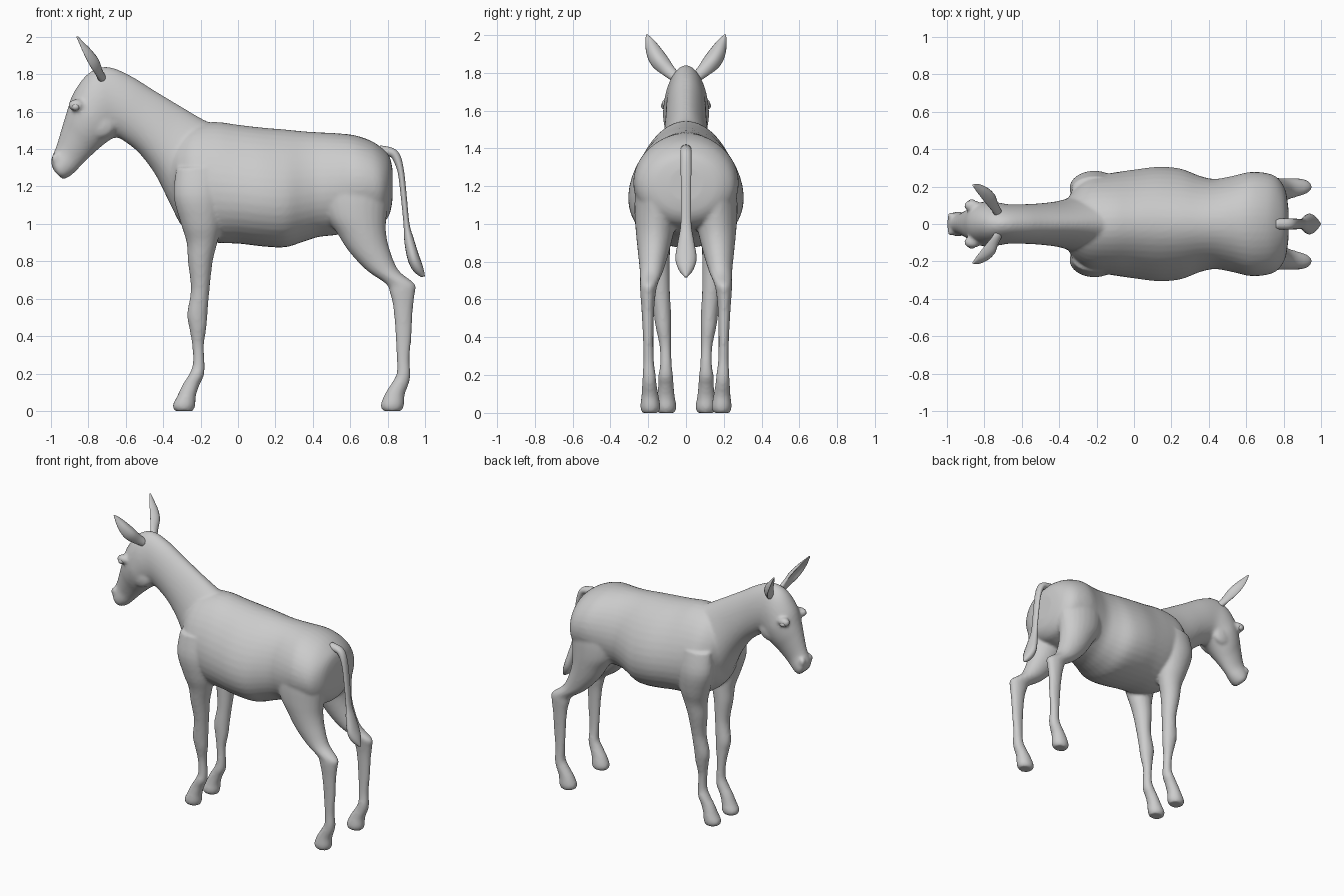
import bpy, bmesh, math
from mathutils import Vector, Matrix


def catmull(rows, steps):
    """Smoothly interpolate rows of section numbers."""
    out = []
    for i in range(len(rows) - 1):
        p0, p1 = rows[max(i - 1, 0)], rows[i]
        p2, p3 = rows[i + 1], rows[min(i + 2, len(rows) - 1)]
        for s in range(steps):
            t = s / steps
            out.append([0.5 * (2 * b + (c - a) * t + (2 * a - 5 * b + 4 * c - d) * t * t
                        + (3 * b - a - 3 * c + d) * t ** 3) for a, b, c, d in zip(p0, p1, p2, p3)])
    return out + [list(rows[-1])]


def skin(bm, rings):
    """Bridge point rings into a closed tube."""
    vs = [[bm.verts.new(p) for p in r] for r in rings]
    n = len(vs[0])
    faces = [bm.faces.new((a[j], a[(j + 1) % n], b[(j + 1) % n], b[j]))
             for a, b in zip(vs, vs[1:]) for j in range(n)]
    faces += [bm.faces.new(vs[0]), bm.faces.new(vs[-1])]
    bmesh.ops.recalc_face_normals(bm, faces=faces)


def loft(bm, rows, side=1, n=24, steps=4):
    """Each row: upper x,z, lower x,z, centre y, half width, low-heaviness."""
    rings = []
    for ax, az, bx, bz, y, w, k in catmull(rows, steps):
        ring = []
        for j in range(n):
            a = 2 * math.pi * j / n
            t = (1 - math.cos(a)) / 2
            ring.append((ax + (bx - ax) * t, side * (y + w * math.sin(a) * (1 - k * math.cos(a))),
                         az + (bz - az) * t))
        rings.append(ring)
    skin(bm, rings)


def ball(bm, c, r):
    bmesh.ops.create_uvsphere(bm, u_segments=16, v_segments=10, radius=1,
                              matrix=Matrix.Translation(c) @ Matrix.Diagonal((*r, 1)))


def finish(name, bm):
    me = bpy.data.meshes.new(name)
    bm.to_mesh(me)
    bm.free()
    me.polygons.foreach_set("use_smooth", [True] * len(me.polygons))
    ob = bpy.data.objects.new(name, me)
    bpy.context.collection.objects.link(ob)
    return ob


def leg_rows(rows):
    """Horizontal sections: z, x min, x max, y min, y max."""
    return [(x0, z, x1, z, (y0 + y1) / 2, (y1 - y0) / 2, 0) for z, x0, x1, y0, y1 in rows]


# Torso sections: x, top, bottom, half width, low-heaviness
torso = [(-.36, 1.42, 1.12, .12, 0), (-.32, 1.48, 1.02, .19, .05), (-.24, 1.53, .94, .25, .1),
         (-.12, 1.545, .90, .27, .15), (0, 1.53, .895, .285, .2), (.13, 1.515, .88, .30, .2),
         (.25, 1.505, .875, .29, .2), (.35, 1.495, .905, .255, .15), (.43, 1.49, .93, .24, .1),
         (.52, 1.485, .94, .255, .05), (.62, 1.475, .96, .278, 0), (.71, 1.445, .98, .272, 0),
         (.77, 1.405, 1.0, .245, 0), (.81, 1.36, 1.05, .18, 0), (.825, 1.30, 1.12, .09, 0)]
# Neck and head sections
neck_head = [(-.05, 1.50, -.31, 1.0, 0, .20, .2), (-.17, 1.55, -.37, 1.12, 0, .16, .2),
             (-.30, 1.625, -.44, 1.26, 0, .125, .2), (-.45, 1.715, -.53, 1.38, 0, .11, .15),
             (-.58, 1.795, -.62, 1.45, 0, .105, .1), (-.70, 1.84, -.645, 1.46, 0, .105, .1),
             (-.80, 1.805, -.66, 1.46, 0, .115, 0), (-.88, 1.70, -.69, 1.445, 0, .122, 0),
             (-.915, 1.60, -.735, 1.41, 0, .108, 0), (-.94, 1.52, -.785, 1.365, 0, .083, 0),
             (-.97, 1.42, -.84, 1.31, 0, .062, 0), (-.99, 1.37, -.88, 1.27, 0, .065, 0),
             (-1.0, 1.33, -.915, 1.245, 0, .064, 0), (-.985, 1.285, -.94, 1.24, 0, .045, 0)]
front_leg = [(1.30, -.33, -.08, .12, .255), (1.15, -.345, -.08, .10, .285), (1.0, -.305, -.09, .09, .265),
             (.90, -.275, -.11, .085, .235), (.80, -.268, -.135, .085, .215), (.65, -.252, -.152, .085, .185),
             (.52, -.272, -.163, .078, .17), (.45, -.262, -.168, .078, .16), (.35, -.245, -.182, .078, .14),
             (.25, -.242, -.178, .075, .138), (.19, -.265, -.182, .067, .148), (.14, -.297, -.205, .065, .148),
             (.08, -.325, -.225, .058, .155), (.03, -.35, -.228, .05, .16), (0, -.34, -.24, .06, .15)]
hind_leg = [(1.30, .52, .80, .04, .24), (1.18, .45, .81, .03, .268), (1.05, .465, .795, .045, .272),
            (.95, .53, .792, .065, .265), (.85, .595, .815, .09, .255), (.75, .69, .86, .12, .245),
            (.68, .79, .945, .15, .243), (.63, .812, .946, .16, .242), (.55, .83, .936, .168, .236),
            (.40, .842, .928, .172, .228), (.28, .848, .918, .17, .226), (.20, .848, .922, .16, .23),
            (.15, .822, .915, .155, .232), (.09, .785, .892, .145, .236), (.03, .762, .888, .135, .242),
            (0, .775, .875, .145, .232)]

# Body: all masses fused into one smooth skin
bm = bmesh.new()
loft(bm, [(x, t, x, b, 0, w, k) for x, t, b, w, k in torso], n=40)
loft(bm, neck_head, n=32)
for s in (1, -1):
    loft(bm, leg_rows(front_leg), s)
    loft(bm, leg_rows(hind_leg), s)
    ball(bm, (-.865, s * .098, 1.635), (.045, .032, .032))   # brow
    ball(bm, (-.975, s * .042, 1.35), (.022, .022, .03))     # nostril
    ball(bm, (-.74, s * .075, 1.53), (.085, .038, .075))     # cheek
body = finish("body", bm)
mod = body.modifiers.new("fuse", "REMESH")
mod.mode, mod.voxel_size, mod.use_smooth_shade = "VOXEL", .011, True
mod = body.modifiers.new("soften", "SMOOTH")
mod.factor, mod.iterations = .5, 5

# Tail with tuft
bm = bmesh.new()
loft(bm, [(.76, 1.42, .76, 1.36, 0, .03, 0), (.83, 1.405, .81, 1.36, 0, .03, 0),
          (.868, 1.365, .832, 1.335, 0, .029, 0), (.888, 1.28, .855, 1.27, 0, .028, 0),
          (.902, 1.15, .87, 1.15, 0, .027, 0), (.917, 1.0, .885, 1.0, 0, .028, 0),
          (.94, .92, .89, .90, 0, .042, 0), (.965, .84, .91, .80, 0, .056, 0),
          (.988, .775, .94, .745, 0, .04, 0), (1.0, .72, .98, .715, 0, .006, 0)], n=16)
finish("tail", bm)

# Cupped ears and eyes
for s, label in ((1, "left"), (-1, "right")):
    base, tip = Vector((-.725, .055, 1.775)), Vector((-.86, .208, 2.0))
    axis = (tip - base).normalized()
    wide = Vector((0, axis.z, -axis.y)).normalized()
    fwd = axis.cross(wide)
    rings = []
    for t, w, d in catmull([(0, .028, 0), (.18, .036, .008), (.42, .047, .028), (.65, .042, .024),
                            (.85, .026, .01), (1, .005, 0)], 4):
        c = base.lerp(tip, t) + wide * .022 * math.sin(math.pi * t)
        ring = []
        for j in range(20):
            a = 2 * math.pi * j / 20
            th = .018 * (1 - t) + .005
            p = c + wide * w * math.cos(a) + fwd * (th * math.sin(a) - d * math.sin(a) ** 2)
            ring.append((p.x, s * p.y, p.z))
        rings.append(ring)
    bm = bmesh.new()
    skin(bm, rings)
    finish(label + "_ear", bm)
    bm = bmesh.new()
    ball(bm, (-.868, s * .112, 1.625), (.022, .02, .019))
    finish(label + "_eye", bm)
